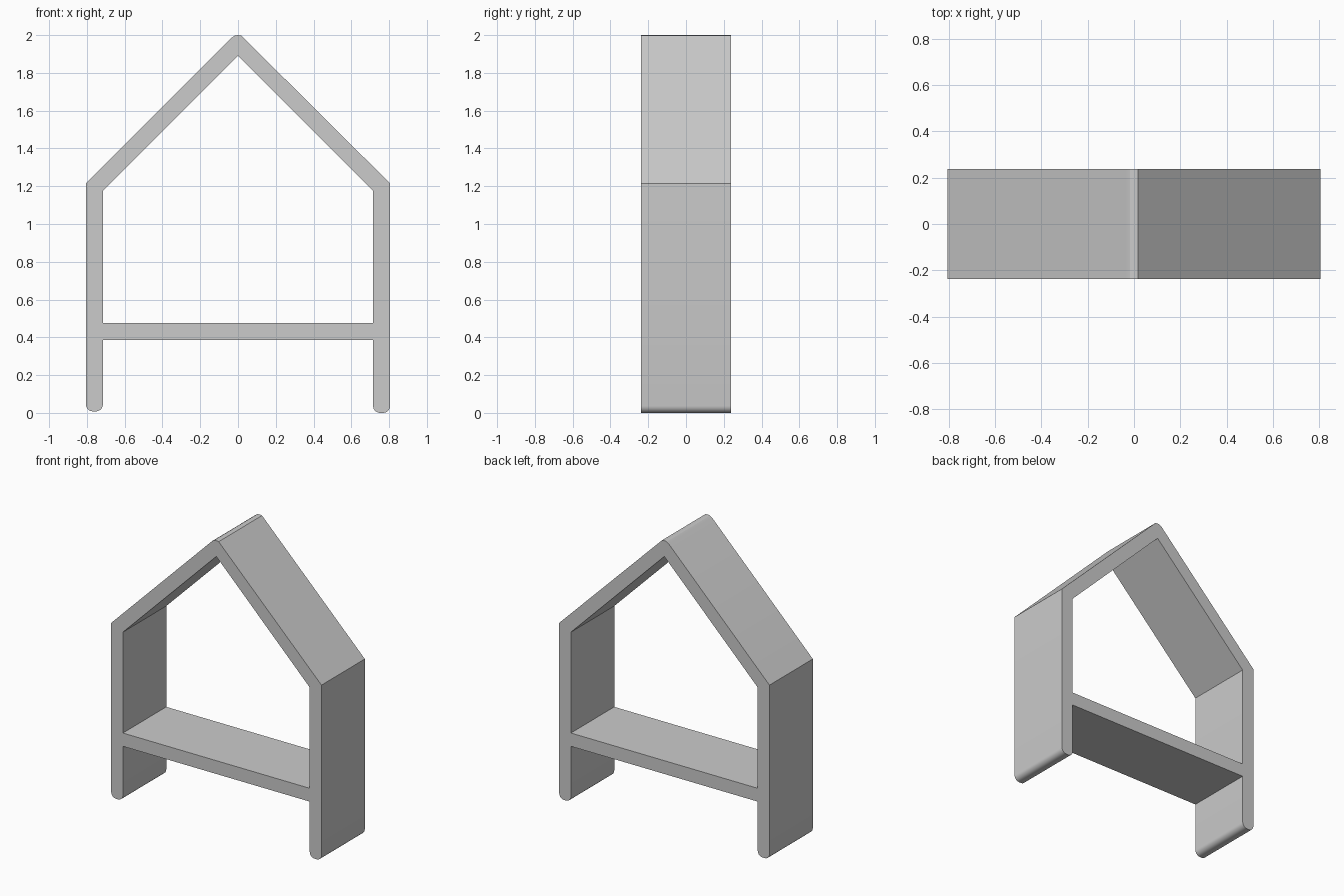
import bpy, bmesh, math

cube = bpy.data.objects.get("Cube")
if cube:
    bpy.data.objects.remove(cube, do_unlink=True)

HALF_DEPTH = 0.237
WALL_OUT, WALL_IN = 0.805, 0.715

grey = bpy.data.materials.new("plain_grey")
grey.use_nodes = True
colour = (0.6, 0.6, 0.6, 1)
grey.diffuse_color = colour
grey.node_tree.nodes["Principled BSDF"].inputs["Base Color"].default_value = colour


def extrude_profile(name, points):
    """Extrude an x-z outline through the depth of the stand."""
    bm = bmesh.new()
    face = bm.faces.new([bm.verts.new((x, -HALF_DEPTH, z)) for x, z in points])
    result = bmesh.ops.extrude_face_region(bm, geom=[face])
    moved = [v for v in result["geom"] if isinstance(v, bmesh.types.BMVert)]
    bmesh.ops.translate(bm, verts=moved, vec=(0, 2 * HALF_DEPTH, 0))
    bmesh.ops.recalc_face_normals(bm, faces=bm.faces)
    mesh = bpy.data.meshes.new(name)
    bm.to_mesh(mesh)
    bm.free()
    mesh.materials.append(grey)
    obj = bpy.data.objects.new(name, mesh)
    bpy.context.collection.objects.link(obj)
    return obj


def foot(x_start, x_end, z, radius=0.037, steps=5):
    """Rounded foot outline running from x_start to x_end."""
    sign = 1 if x_end > x_start else -1
    points = []
    for centre, begin in ((x_start + sign * radius, 180), (x_end - sign * radius, 270)):
        for i in range(steps + 1):
            a = math.radians(begin + 90 * i / steps)
            points.append((centre + sign * radius * math.cos(a),
                           z + radius + radius * math.sin(a)))
    return points


# House-shaped frame: walls, pitched roof and rounded feet in one outline
ridge = [(0.018, 1.997), (0, 2), (-0.018, 1.997), (-0.034, 1.986)]
outline = foot(WALL_IN, WALL_OUT, 0)
outline += [(WALL_OUT, 1.215)] + ridge + [(-WALL_OUT, 1.215)]
outline += foot(-WALL_OUT, -WALL_IN, 0.008)
outline += [(-WALL_IN, 1.175), (0, 1.89), (WALL_IN, 1.175)]
frame = extrude_profile("house_frame", outline)

# Shelf between the walls
shelf = extrude_profile("shelf", [(-WALL_IN, 0.385), (WALL_IN, 0.385),
                                  (WALL_IN, 0.477), (-WALL_IN, 0.477)])

# Smooth the rounded feet and ridge, keep the other edges sharp
bpy.ops.object.select_all(action="DESELECT")
frame.select_set(True)
bpy.context.view_layer.objects.active = frame
bpy.ops.object.shade_smooth_by_angle(angle=math.radians(25))
